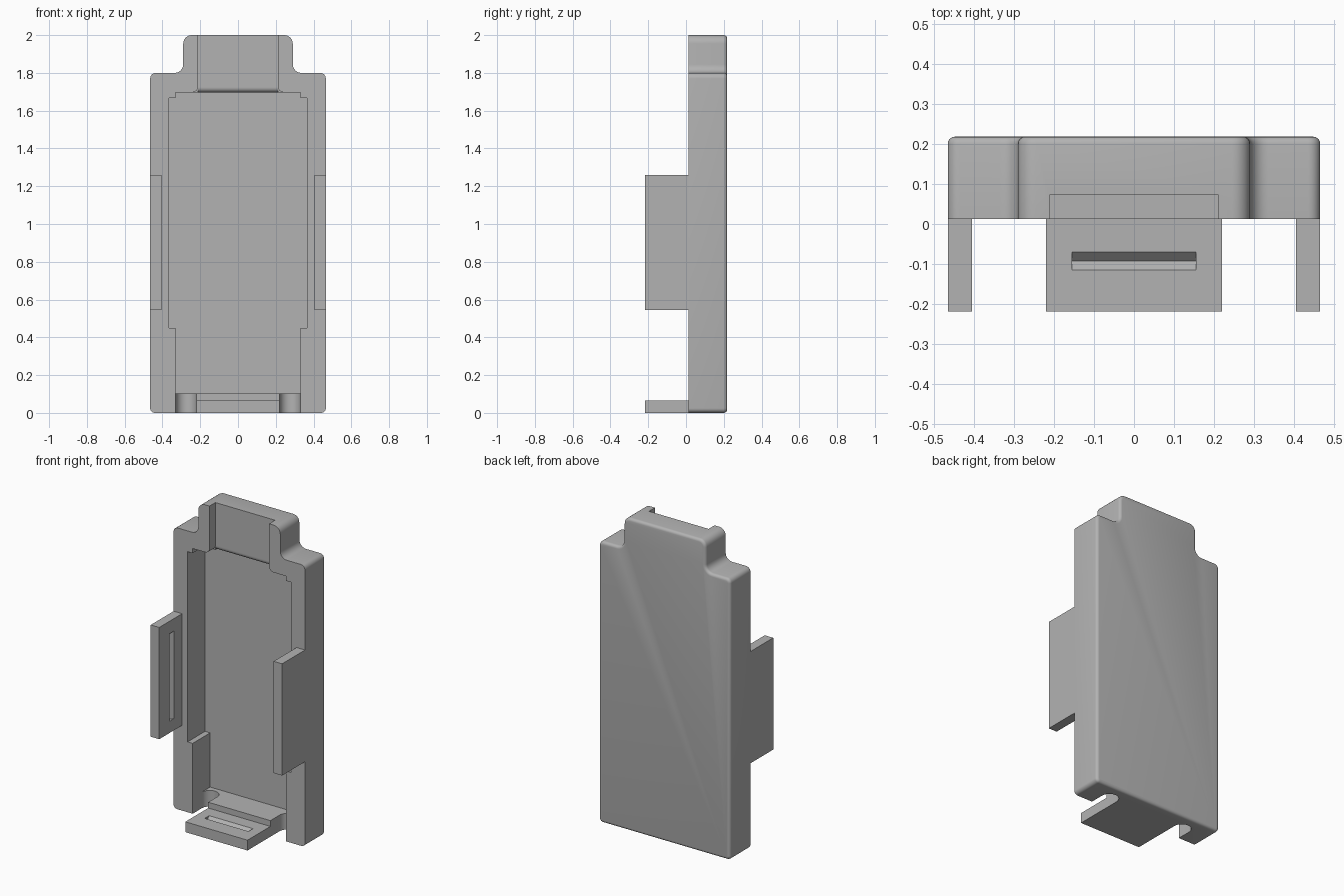
import bpy, bmesh, math
from mathutils import Vector

if "Cube" in bpy.data.objects:
    bpy.data.objects.remove(bpy.data.objects["Cube"])

grey = bpy.data.materials.new("plain grey")
grey.diffuse_color = (0.45, 0.45, 0.45, 1)
grey.use_nodes = True
grey.node_tree.nodes["Principled BSDF"].inputs["Base Color"].default_value = grey.diffuse_color

# Ways to place a flat profile (a, b) swept along t
ALONG_X = lambda a, b, t: (t, a, b)
ALONG_Y = lambda a, b, t: (a, t, b)
ALONG_Z = lambda a, b, t: (a, b, t)


def prism(name, pts, place, lo, hi, bevel_far=0):
    bm = bmesh.new()
    near = [bm.verts.new(place(a, b, lo)) for a, b in pts]
    far = [bm.verts.new(place(a, b, hi)) for a, b in pts]
    n = len(pts)
    bm.faces.new(near)
    cap = bm.faces.new(far)
    for i in range(n):
        j = (i + 1) % n
        bm.faces.new((near[i], near[j], far[j], far[i]))
    bmesh.ops.recalc_face_normals(bm, faces=bm.faces)
    if bevel_far:
        bmesh.ops.bevel(bm, geom=list(cap.edges), offset=bevel_far, segments=4,
                        profile=0.5, affect='EDGES')
    me = bpy.data.meshes.new(name)
    bm.to_mesh(me)
    bm.free()
    ob = bpy.data.objects.new(name, me)
    bpy.context.collection.objects.link(ob)
    return ob


def rounded(corners, steps=6):
    """Round the right-angle corners given as (a, b, radius)."""
    out = []
    for i, (a, b, r) in enumerate(corners):
        p = Vector((a, b))
        if r == 0:
            out.append((a, b))
            continue
        u = (Vector(corners[i - 1][:2]) - p).normalized()
        v = (Vector(corners[(i + 1) % len(corners)][:2]) - p).normalized()
        c = p + r * (u + v)
        for k in range(steps + 1):
            t = math.pi / 2 * k / steps
            out.append(tuple(c - r * (v * math.cos(t) + u * math.sin(t))))
    return out


def mirrored(half):
    """Complete a right-hand half profile with its left-hand copy."""
    return half + [(-h[0], *h[1:]) for h in reversed(half)]


def cut(ob, cutters):
    bpy.context.view_layer.objects.active = ob
    for c in cutters:
        c.hide_render = True
        m = ob.modifiers.new("cut", 'BOOLEAN')
        m.operation, m.solver, m.object = 'DIFFERENCE', 'EXACT', c
        bpy.ops.object.modifier_apply(modifier=m.name)
        bpy.data.objects.remove(c)


def finish(ob):
    ob.data.materials.clear()
    ob.data.materials.append(grey)
    ob.data.shade_smooth()
    ob.data.set_sharp_from_angle(angle=math.radians(32))


FRONT, BACK = 0.013, 0.218

# Case body: rounded outline with a narrower neck, soft back edge
outline = rounded(mirrored([(0.465, 0, 0.025), (0.465, 1.8, 0.03),
                            (0.29, 1.8, 0.045), (0.29, 2.0, 0.045)]))
body = prism("case_body", outline, ALONG_Y, FRONT, BACK, bevel_far=0.018)

# Main cavity, stepped at both ends
cavity = prism("cavity_cutter", mirrored([
    (0.33, 0.103), (0.33, 0.45), (0.366, 0.45), (0.366, 1.667),
    (0.33, 1.667), (0.33, 1.697)]), ALONG_Y, -0.1, 0.19)

# Neck channel, flaring where it meets the cavity
flare = [(0.241 - 0.03 * math.sin(t), 1.727 - 0.03 * math.cos(t))
         for t in [math.pi / 2 * k / 6 for k in range(7)]]
channel = prism("channel_cutter",
                mirrored([(0.241, 1.68)] + flare + [(0.211, 2.1)]),
                ALONG_Y, -0.1, 0.073)

# Rounded lip at the lower end of the channel floor
lip_arc = [(0.098 - 0.025 * math.sin(t), 1.722 - 0.025 * math.cos(t))
           for t in [math.pi / 2 * k / 6 for k in range(7)]]
lip = prism("lip_cutter", [(0.06, 1.68), (0.098, 1.68)] + lip_arc + [(0.06, 1.722)],
            ALONG_X, -0.211, 0.211)

# Round-ended notches either side of the bottom tab
notches = []
for s in (-1, 1):
    arc = [(s * 0.275 + 0.055 * math.cos(t), 0.105 + 0.055 * math.sin(t))
           for t in [math.pi * k / 14 for k in range(15)]]
    notches.append(prism("notch_cutter",
                         [(s * 0.275 - 0.055, -0.1), (s * 0.275 + 0.055, -0.1)] + arc,
                         ALONG_Z, -0.1, 0.14))
cut(body, [cavity, channel, lip] + notches)
finish(body)


def groove(surface, inward):
    """V section of the snap groove: (position along y, depth axis)."""
    return [(-0.1375, surface + inward * 0.0225), (-0.0475, surface + inward * 0.0225),
            (-0.0925, surface - inward * 0.0225)]


# Side tabs with a V groove on the inner face
for s, side in ((-1, "left"), (1, "right")):
    tab = prism(side + "_tab", [(s * 0.405, 0.545), (s * 0.465, 0.545),
                                (s * 0.465, 1.26), (s * 0.405, 1.26)],
                ALONG_Y, -0.218, FRONT)
    v = prism("groove_cutter", groove(s * 0.405, -s),
              lambda a, b, t: (b, a, t), 0.62, 1.18)
    cut(tab, [v])
    finish(tab)

# Bottom tab with a V groove on its upper face
tab = prism("bottom_tab", [(-0.22, 0), (0.22, 0), (0.22, 0.066), (-0.22, 0.066)],
            ALONG_Y, -0.218, FRONT)
cut(tab, [prism("groove_cutter", groove(0.066, 1), ALONG_X, -0.155, 0.155)])
finish(tab)
